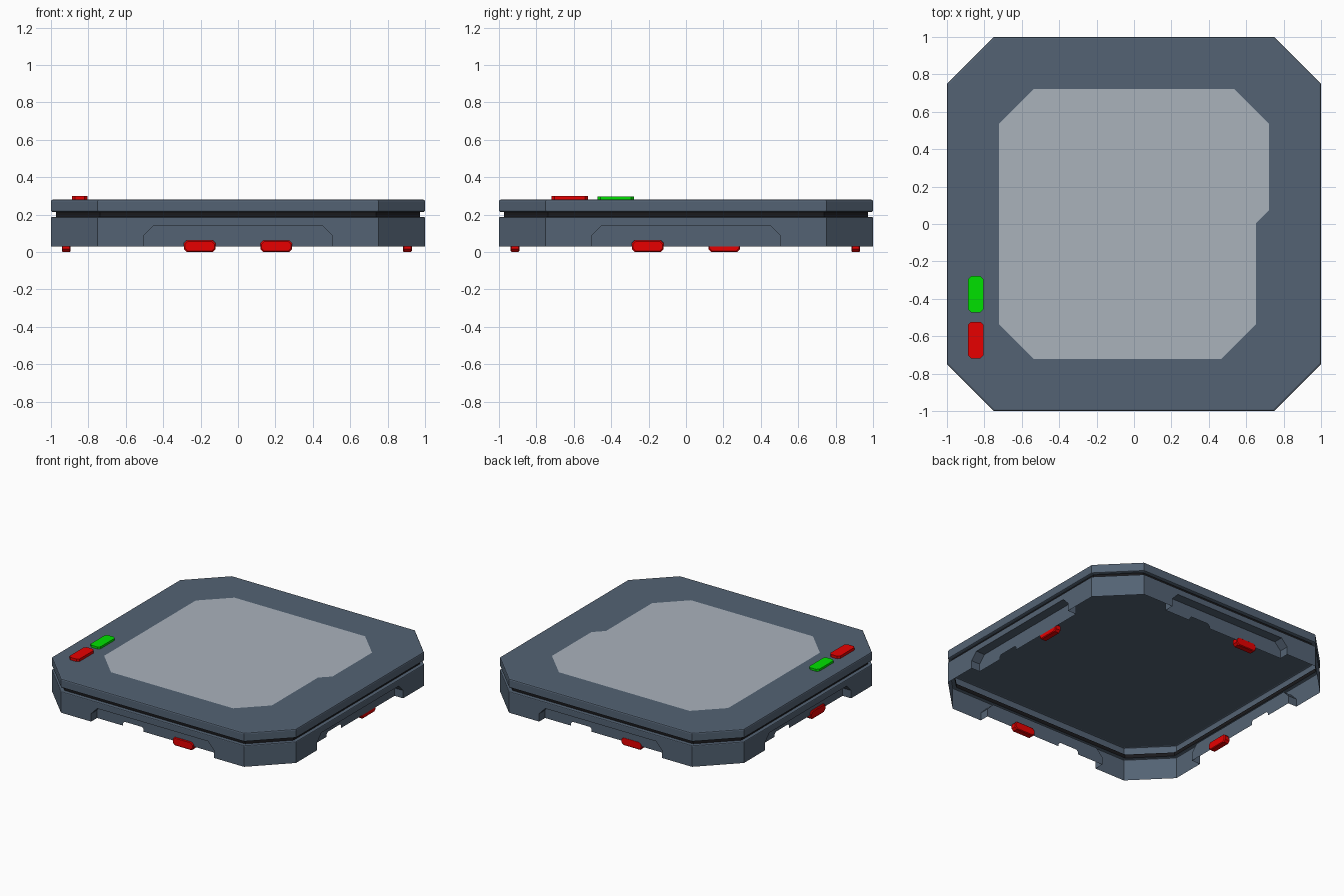
import bpy, bmesh, math
from mathutils import Matrix, Vector

if "Cube" in bpy.data.objects:
    bpy.data.objects.remove(bpy.data.objects["Cube"])


def material(name, rgb):
    m = bpy.data.materials.new(name)
    m.diffuse_color = (*rgb, 1)
    m.use_nodes = True
    m.node_tree.nodes["Principled BSDF"].inputs["Base Color"].default_value = m.diffuse_color
    return m


SLATE = material("slate", (0.088, 0.124, 0.174))
DARK = material("dark seam", (0.010, 0.010, 0.012))
SCREEN = material("pale grey", (0.40, 0.445, 0.50))
RED = material("red", (0.8, 0.0, 0.0))
GREEN = material("green", (0.0, 0.75, 0.0))


def finish(bm, name, mat):
    bmesh.ops.remove_doubles(bm, verts=bm.verts, dist=0.0004)
    bmesh.ops.recalc_face_normals(bm, faces=bm.faces)
    me = bpy.data.meshes.new(name)
    bm.to_mesh(me)
    bm.free()
    me.materials.append(mat)
    ob = bpy.data.objects.new(name, me)
    bpy.context.collection.objects.link(ob)
    return ob


def face(bm, pts):
    return bm.faces.new([bm.verts.new(p) for p in pts])


def octagon(inset, z):
    """Body outline, offset inwards."""
    h, c = 1 - inset, 0.75 - inset * math.tan(math.pi / 8)
    return [(-c, -h, z), (c, -h, z), (h, -c, z), (h, c, z),
            (c, h, z), (-c, h, z), (-h, c, z), (-h, -c, z)]


def bridge(bm, rings):
    for a, b in zip(rings, rings[1:]):
        n = len(a)
        for i in range(n):
            j = (i + 1) % n
            face(bm, (a[i], a[j], b[j], b[i]))
    return rings


def loft(bm, levels):
    return bridge(bm, [octagon(*lv) for lv in levels])


def chamfered(x0, x1, y0, y1, c):
    """Rectangle with cut corners."""
    return [(x0 + c, y0), (x1 - c, y0), (x1, y0 + c), (x1, y1 - c),
            (x1 - c, y1), (x0 + c, y1), (x0, y1 - c), (x0, y0 + c)]


def solid(name, rings, mat):
    """Closed solid through a stack of rings."""
    bm = bmesh.new()
    bridge(bm, rings)
    face(bm, rings[0])
    face(bm, rings[-1])
    return finish(bm, name, mat)


# Lower skirt: open shell with a recess and a socket notch on each side
BASE, WALL_TOP, DEPTH = 0.03, 0.181, 0.07
recess = [(-0.503, BASE), (-0.503, 0.088), (-0.453, 0.14),
          (0.453, 0.14), (0.503, 0.088), (0.503, BASE)]
slot = [(-0.121, BASE), (-0.121, 0.049), (-0.134, 0.062),
        (-0.277, 0.062), (-0.29, 0.049), (-0.29, BASE)]
bm = bmesh.new()
for k in range(4):
    rot = Matrix.Rotation(k * math.pi / 2, 3, 'Z')

    def wall(pts, y):
        face(bm, [rot @ Vector((x, y, z)) for x, z in pts])

    wall([(-0.75, WALL_TOP), (-0.75, BASE)] + recess
         + [(0.75, BASE), (0.75, WALL_TOP)], -1)
    wall(recess + slot, -1 + DEPTH)
    for (xa, za), (xb, zb) in zip(recess, recess[1:]):
        face(bm, [rot @ Vector(p) for p in
                  ((xa, -1, za), (xb, -1, zb),
                   (xb, -1 + DEPTH, zb), (xa, -1 + DEPTH, za))])
    # Corner panel
    face(bm, [rot @ Vector(p) for p in
              ((0.75, -1, BASE), (1, -0.75, BASE),
               (1, -0.75, WALL_TOP), (0.75, -1, WALL_TOP))])
loft(bm, [(0, WALL_TOP), (0.002, 0.185), (0.006, 0.187), (0.027, 0.187)])
finish(bm, "lower_skirt", SLATE)

# Dark seam between skirt and deck
bm = bmesh.new()
loft(bm, [(0.027, 0.187), (0.027, 0.214)])
finish(bm, "seam", DARK)

# Upper deck with rounded rims, hollow underneath
bm = bmesh.new()
rings = loft(bm, [(0.027, 0.214), (0.008, 0.214), (0.0025, 0.2165), (0, 0.222),
                  (0, 0.271), (0.0027, 0.2773), (0.009, 0.28)])
face(bm, rings[-1])
finish(bm, "upper_deck", SLATE)

# Flush screen panel with a stepped right edge
outline = [(-0.535, 0.723), (0.535, 0.723), (0.722, 0.537), (0.722, 0.075),
           (0.652, 0.005), (0.652, -0.535), (0.465, -0.722),
           (-0.535, -0.722), (-0.722, -0.535), (-0.722, 0.537)]
bm = bmesh.new()
face(bm, [(x, y, 0.2808) for x, y in reversed(outline)])
screen = finish(bm, "screen_panel", SCREEN)
if screen.data.polygons[0].normal.z < 0:
    screen.data.flip_normals()

# Buttons on the deck
for name, y0, y1, top, mat in (("green_button", -0.473, -0.278, 0.296, GREEN),
                               ("red_button", -0.718, -0.523, 0.3, RED)):
    pad = chamfered(-0.887, -0.805, y0, y1, 0.016)
    solid(name, [[(x, y, z) for x, y in pad] for z in (0.2805, top)], mat)

# Red clips with eased edges, one on each side
for k, (side, outer) in enumerate((("front", 0.938), ("right", 0.929),
                                   ("back", 0.931), ("left", 0.942))):
    rot = Matrix.Rotation(k * math.pi / 2, 3, 'Z')
    rings = []
    for e, d in ((0.005, 0), (0, 0.005), (0, 0.042), (0.005, 0.047)):
        prof = chamfered(0.12 + e, 0.289 - e, e, 0.06 - e, 0.015)
        rings.append([rot @ Vector((x, -outer + d, z)) for x, z in prof])
    solid(side + "_clip", rings, RED)
